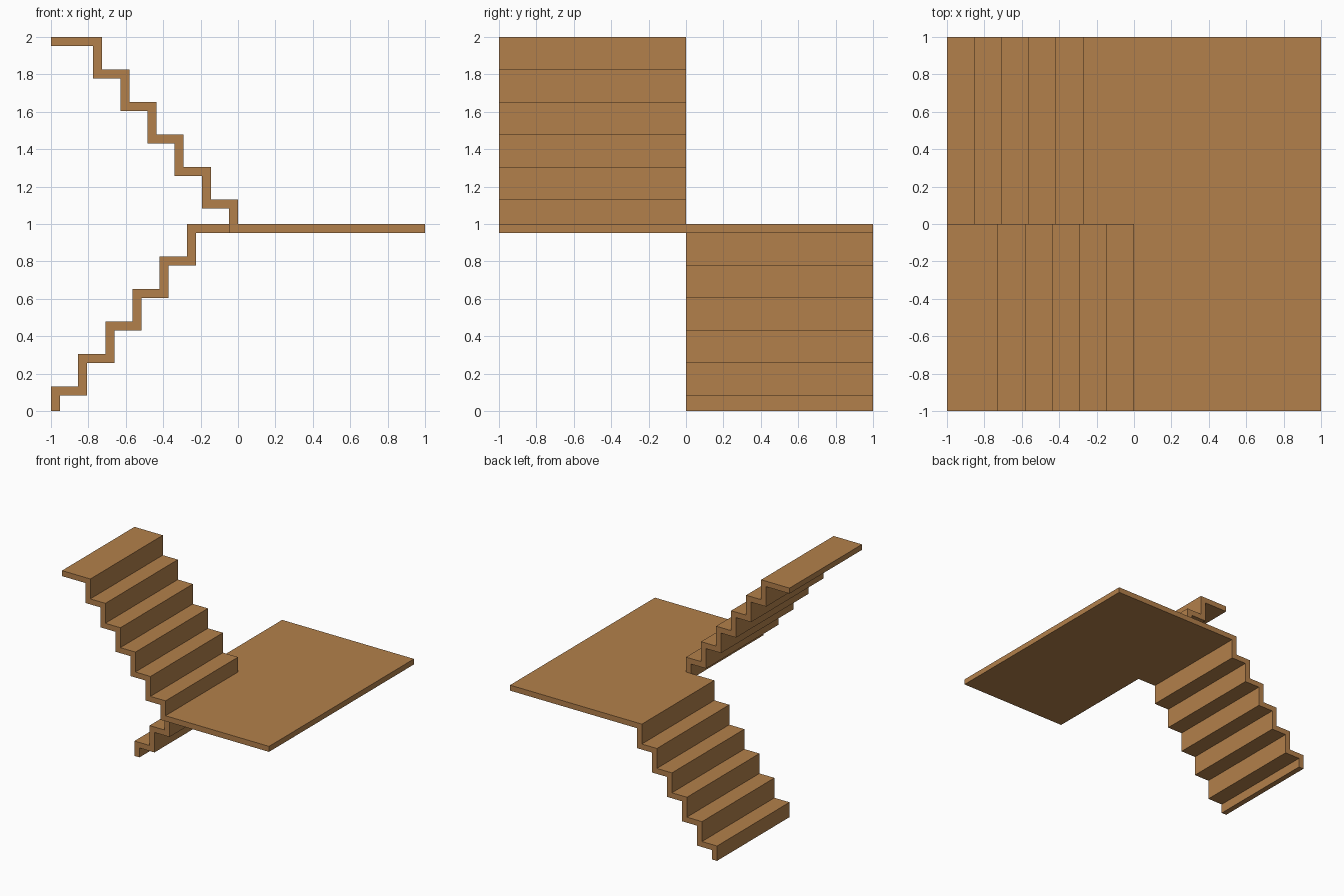
import bpy, bmesh
from mathutils import Vector

if "Cube" in bpy.data.objects:
    bpy.data.objects.remove(bpy.data.objects["Cube"])

RUN, RISE, FIRST, T, STEPS = 0.1453, 0.174, 0.13, 0.048, 6

wood = bpy.data.materials.new("warm_wood")
wood.diffuse_color = (0.45, 0.216, 0.07, 1)
wood.use_nodes = True
wood.node_tree.nodes["Principled BSDF"].inputs["Base Color"].default_value = wood.diffuse_color


def prism(name, points, direction):
    """Extrude a flat outline into a solid."""
    bm = bmesh.new()
    face = bm.faces.new([bm.verts.new(p) for p in points])
    ext = bmesh.ops.extrude_face_region(bm, geom=[face])
    verts = [g for g in ext["geom"] if isinstance(g, bmesh.types.BMVert)]
    bmesh.ops.translate(bm, verts=verts, vec=Vector(direction))
    bmesh.ops.recalc_face_normals(bm, faces=bm.faces)
    mesh = bpy.data.meshes.new(name)
    bm.to_mesh(mesh)
    bm.free()
    mesh.materials.append(wood)
    obj = bpy.data.objects.new(name, mesh)
    bpy.context.collection.objects.link(obj)
    return obj


def flight_profile(with_top_tread):
    """Zigzag sheet of risers and treads climbing from x = -1, z = 0."""
    outer, inner = [(-1, 0)], [(-1 + T, 0)]
    for i in range(STEPS):
        x, z = -1 + i * RUN, FIRST + i * RISE
        if i == STEPS - 1:
            if with_top_tread:
                outer += [(x, z), (0, z)]
                inner += [(x + T, z - T), (0, z - T)]
            else:
                outer.append((x, z - T))
                inner.append((x + T, z - T))
        else:
            outer += [(x, z), (x + RUN, z)]
            inner += [(x + T, z - T), (x + RUN + T, z - T)]
    return outer + inner[::-1]


# Lower flight, ending under the landing
prism("lower_flight", [(x, 0, z) for x, z in flight_profile(False)], (0, 1, 0))

# Upper flight: same profile mirrored, one storey up
prism("upper_flight", [(-1 - x, -1, z + 1) for x, z in flight_profile(True)], (0, 1, 0))

# L-shaped landing, whose back half is also the last tread of the lower flight
edge = -1 + (STEPS - 1) * RUN
outline = [(-T, -1), (1, -1), (1, 1), (edge, 1), (edge, 0), (-T, 0)]
prism("landing", [(x, y, 1 - T) for x, y in outline], (0, 0, T))
